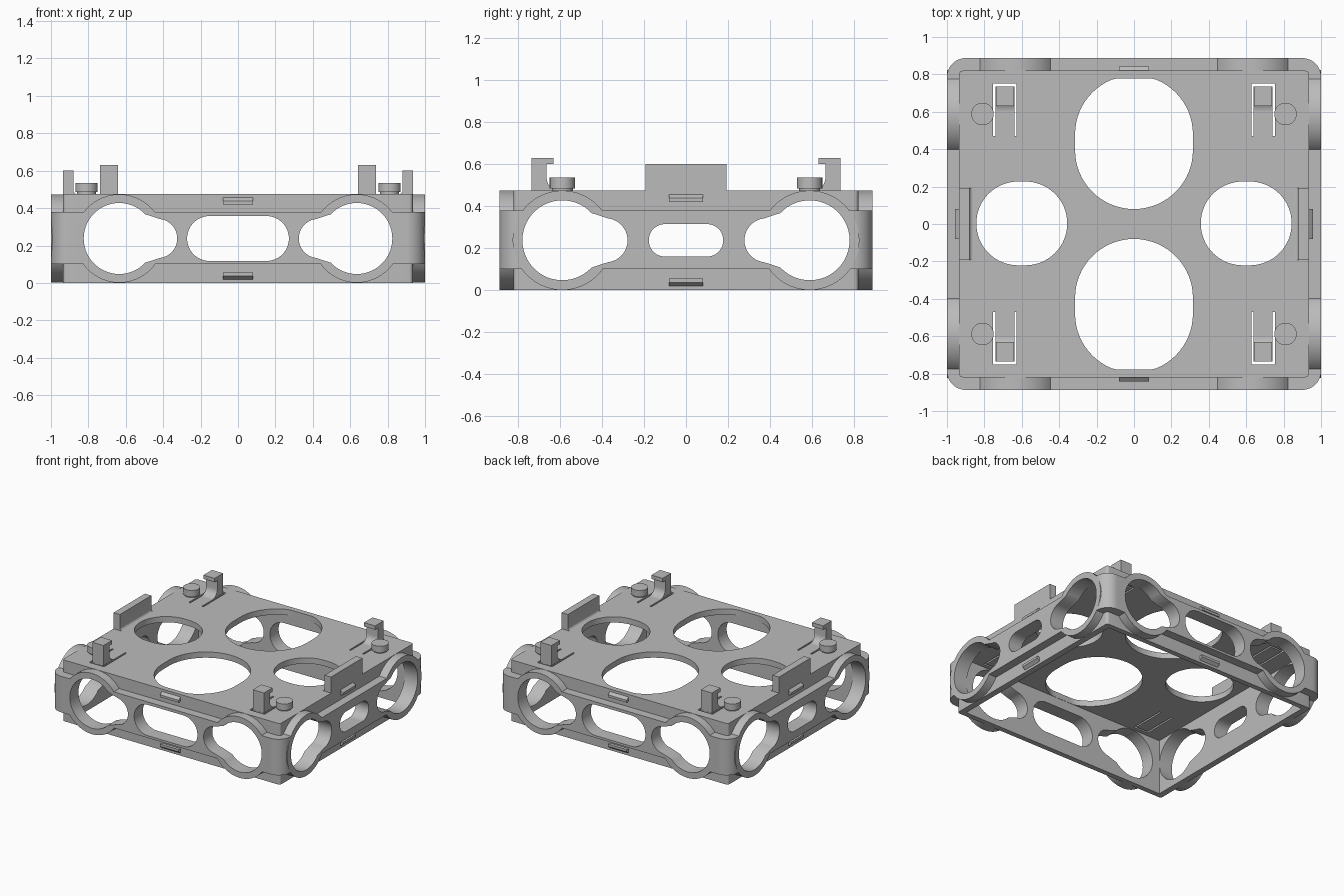
import bpy, bmesh
from math import sin, cos, pi, radians

old = bpy.data.objects.get("Cube")
if old:
    bpy.data.objects.remove(old, do_unlink=True)

grey = bpy.data.materials.new("plain grey")
grey.use_nodes = True
GREY = (0.5, 0.5, 0.5, 1)
grey.diffuse_color = GREY
grey.node_tree.nodes["Principled BSDF"].inputs["Base Color"].default_value = GREY

W, D, H = 0.935, 0.82, 0.475      # shell half width, half depth, height
OUT = 0.067                       # how far the band stands out
RING_Z = H / 2


def arc(cx, cy, r, a0, a1, n=24):
    """Points along an arc, angles in degrees."""
    return [(cx + r * cos(radians(a0 + (a1 - a0) * i / n)),
             cy + r * sin(radians(a0 + (a1 - a0) * i / n))) for i in range(n + 1)]


def rounded(hx, hy, r, cx=0, cy=0, n=16):
    """Rounded rectangle, or a slot when r is half its height."""
    pts = []
    for k, (sx, sy) in enumerate([(1, 1), (-1, 1), (-1, -1), (1, -1)]):
        pts += arc(cx + sx * (hx - r), cy + sy * (hy - r), r, 90 * k, 90 * k + 90, n)
    return [p for i, p in enumerate(pts)
            if abs(p[0] - pts[i - 1][0]) + abs(p[1] - pts[i - 1][1]) > 1e-5]


def rect(x0, x1, y0, y1):
    return [(x0, y0), (x1, y0), (x1, y1), (x0, y1)]


def prism(name, pts, axis, lo, hi):
    """Extrude a flat outline along one axis."""
    place = {"x": lambda u, v, w: (w, u, v),
             "y": lambda u, v, w: (u, w, v),
             "z": lambda u, v, w: (u, v, w)}[axis]
    lo, hi = min(lo, hi), max(lo, hi)
    bm = bmesh.new()
    a = [bm.verts.new(place(u, v, lo)) for u, v in pts]
    b = [bm.verts.new(place(u, v, hi)) for u, v in pts]
    bm.faces.new(a)
    bm.faces.new(b)
    for i in range(len(pts)):
        bm.faces.new((a[i - 1], a[i], b[i], b[i - 1]))
    bmesh.ops.recalc_face_normals(bm, faces=bm.faces)
    me = bpy.data.meshes.new(name)
    bm.to_mesh(me)
    bm.free()
    me.materials.append(grey)
    ob = bpy.data.objects.new(name, me)
    bpy.context.collection.objects.link(ob)
    return ob


def combine(target, tool, operation):
    """Apply a boolean and drop the tool object."""
    bpy.context.view_layer.objects.active = target
    mod = target.modifiers.new("cut", "BOOLEAN")
    mod.operation, mod.object, mod.solver = operation, tool, "EXACT"
    bpy.ops.object.modifier_apply(modifier=mod.name)
    bpy.data.objects.remove(tool, do_unlink=True)


def keyhole(c, s):
    """Round hole at c with a smaller lobe toward the middle."""
    pts = arc(0, 0, 0.19, 43, 317, 40) + arc(0.205, 0, 0.105, -84, 84, 20)
    return [(s * (c - u), RING_Z + v) for u, v in pts]


# Shell, belt and corner rings
frame = prism("frame", rounded(W, D, 0.02, n=4), "z", 0, H)
combine(frame, prism("belt", rounded(W + OUT - 0.002, D + OUT, 0.1), "z", 0.1, 0.38), "UNION")
SIDES = [("y", D, 0.635), ("x", W, 0.588)]
for axis, wall, c in SIDES:
    for s in (-1, 1):
        for t in (-1, 1):
            outline = arc(t * c, RING_Z, H / 2 - 0.001, 0, 354.375, 63)
            reach = wall + OUT - (0.002 if axis == "x" else 0)
            combine(frame, prism("ring", outline, axis, s * (wall - 0.02), s * reach), "UNION")

# Hollow inside, open below
combine(frame, prism("hollow", rect(-0.887, 0.887, -0.78, 0.78), "z", -0.1, 0.43), "DIFFERENCE")

# Wall openings
for axis, wall, c in SIDES:
    half, r = (0.272, 0.12) if axis == "y" else (0.177, 0.077)
    for s in (-1, 1):
        holes = [keyhole(c, -1), keyhole(c, 1), rounded(half, r, r - 0.0005, 0, RING_Z)]
        for outline in holes:
            combine(frame, prism("hole", outline, axis, s * (wall - 0.1), s * (wall + 0.2)),
                    "DIFFERENCE")

# Top openings and the slits round each clip
for s in (-1, 1):
    long_hole = [(x, s * min(y, 0.778)) for x, y in rounded(0.315, 0.3575, 0.3145, 0, 0.4375)]
    combine(frame, prism("hole", long_hole, "z", 0.3, 0.6), "DIFFERENCE")
    side_hole = rounded(0.243, 0.224, 0.2235, s * 0.6, 0.003)
    combine(frame, prism("hole", side_hole, "z", 0.4, 0.6), "DIFFERENCE")
    for t in (-1, 1):
        slit = [(-0.063, 0.47), (-0.063, 0.75), (0.063, 0.75), (0.063, 0.47),
                (0.05, 0.47), (0.05, 0.736), (-0.05, 0.736), (-0.05, 0.47)]
        slit = [(s * 0.69 + u, t * v) for u, v in slit]
        combine(frame, prism("slit", slit, "z", 0.4, 0.6), "DIFFERENCE")

parts = [frame]
side_word = {-1: "right", 1: "left"}
end_word = {-1: "front", 1: "back"}

# Hooked clips and round pegs
for s in (-1, 1):
    for t in (-1, 1):
        tag = end_word[t] + "_" + side_word[s]
        hook = [(0.735, 0.44), (0.735, 0.63), (0.63, 0.63), (0.63, 0.6), (0.663, 0.6)]
        hook += arc(0.603, 0.535, 0.06, 0, -90, 8) + [(0.603, 0.44)]
        parts.append(prism(tag + "_clip", [(t * y, z) for y, z in hook], "x",
                           s * 0.69 - 0.048, s * 0.69 + 0.048))
        for name, r, lo, hi in (("_peg_neck", 0.05, 0.46, 0.49), ("_peg", 0.06, 0.485, 0.535)):
            parts.append(prism(tag + name, arc(s * 0.81, t * 0.588, r, 0, 348.75, 31),
                               "z", lo, hi))

# Upright side plates with a small fillet at the foot
for s in (-1, 1):
    plate = [(W, 0.45), (W, 0.6), (0.88, 0.6)]
    plate += arc(0.86, 0.495, 0.02, 0, -90, 6) + [(0.86, 0.45)]
    parts.append(prism(side_word[s] + "_plate", [(s * x, z) for x, z in plate],
                       "y", -0.193, 0.193))

# Wedge-shaped catches, above and below the belt
for axis, wall, c in SIDES:
    for s in (-1, 1):
        for level in ("upper", "lower"):
            wedge = [(-0.01, 0.42), (0.022, 0.42), (0.022, 0.438), (0, 0.456), (-0.01, 0.456)]
            pts = [(s * (wall + u), z if level == "upper" else H - z) for u, z in wedge]
            word = end_word[s] if axis == "y" else side_word[s]
            parts.append(prism(word + "_" + level + "_catch", pts,
                               "x" if axis == "y" else "y", -0.08, 0.08))

# Smooth curved walls, keep edges crisp
bpy.ops.object.select_all(action="DESELECT")
for ob in parts:
    ob.select_set(True)
bpy.context.view_layer.objects.active = frame
bpy.ops.object.shade_smooth_by_angle(angle=radians(30))
